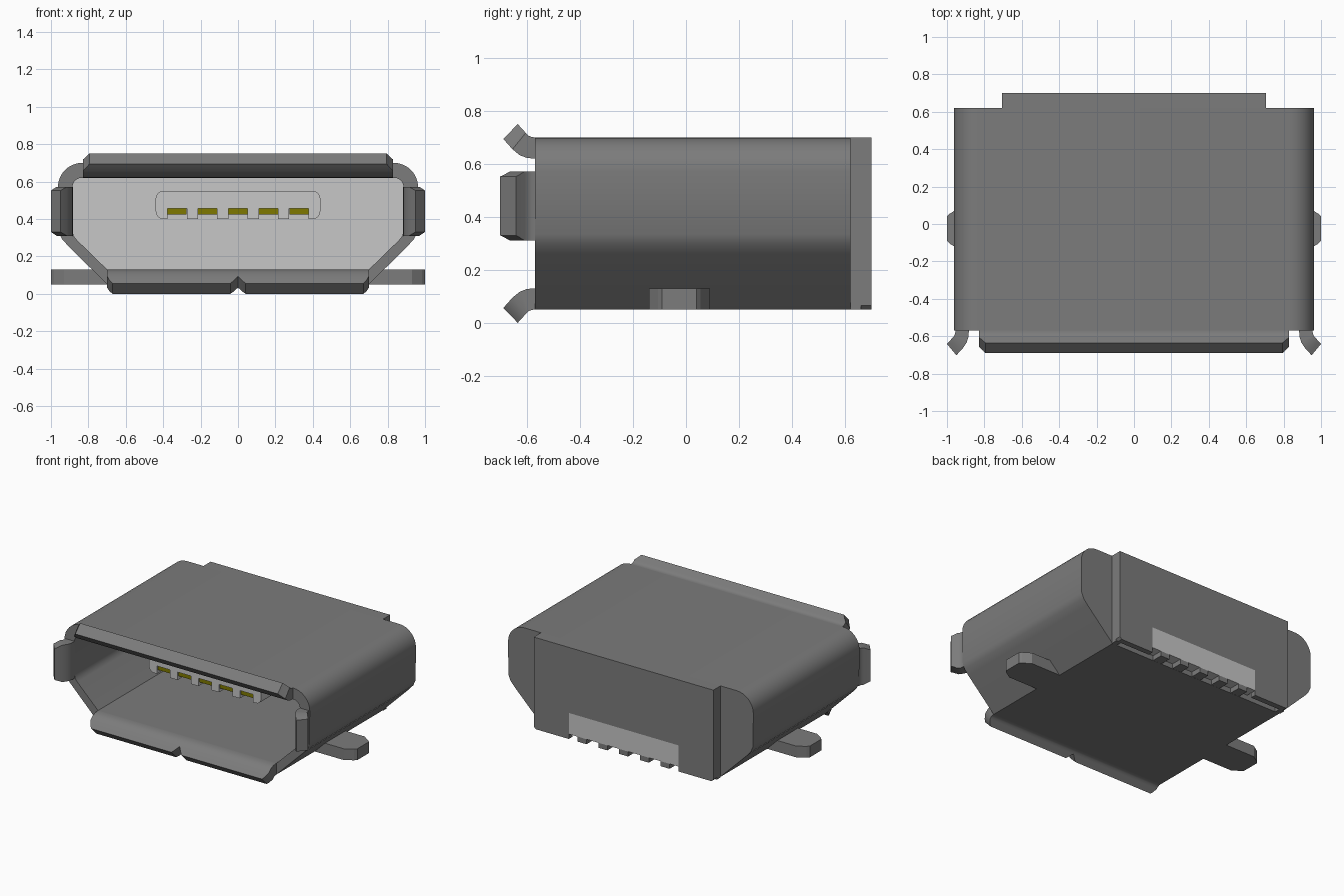
import bpy, bmesh, math

cube = bpy.data.objects.get("Cube")
if cube:
    bpy.data.objects.remove(cube, do_unlink=True)


def material(name, color):
    m = bpy.data.materials.new(name)
    m.use_nodes = True
    m.diffuse_color = (*color, 1)
    m.node_tree.nodes["Principled BSDF"].inputs["Base Color"].default_value = (*color, 1)
    return m


METAL = material("grey metal", (0.2, 0.2, 0.2))
PLASTIC = material("light grey plastic", (0.57, 0.57, 0.57))
GOLD = material("dark yellow contact", (0.21, 0.19, 0.0))


def finish(bm, name, *mats, smooth=False):
    bmesh.ops.recalc_face_normals(bm, faces=bm.faces)
    mesh = bpy.data.meshes.new(name)
    bm.to_mesh(mesh)
    bm.free()
    obj = bpy.data.objects.new(name, mesh)
    bpy.context.collection.objects.link(obj)
    for m in mats:
        mesh.materials.append(m)
    if smooth:
        bpy.ops.object.select_all(action='DESELECT')
        obj.select_set(True)
        bpy.context.view_layer.objects.active = obj
        bpy.ops.object.shade_smooth_by_angle(angle=math.radians(32))
    return obj


def bridge(bm, a, b):
    n = len(a)
    for i in range(n):
        bm.faces.new((a[i], a[(i + 1) % n], b[(i + 1) % n], b[i]))


def prism(name, pts, lo, hi, mat, axis='Y'):
    """Extrude a flat outline along y (outline in x,z) or z (outline in x,y)."""
    bm = bmesh.new()
    rings = [[bm.verts.new((p, t, q) if axis == 'Y' else (p, q, t)) for p, q in pts]
             for t in (lo, hi)]
    bridge(bm, *rings)
    for r in rings:
        bm.faces.new(r)
    return finish(bm, name, mat)


def box(name, x0, x1, y0, y1, z0, z1, mat):
    return prism(name, [(x0, z0), (x1, z0), (x1, z1), (x0, z1)], y0, y1, mat)


def arc(cx, cz, r, a0, a1, n):
    return [(cx + r * math.cos(math.radians(a0 + (a1 - a0) * i / n)),
             cz + r * math.sin(math.radians(a0 + (a1 - a0) * i / n))) for i in range(n + 1)]


def mirrored(half):
    return half + [(-x, z) for x, z in reversed(half)]


# Shell: hollow tube, closed at the back, with a plastic wall inside
outer = mirrored([(.70, .05), (.912, .26), (.943, .295), (.96, .335)] + arc(.833, .57, .13, 0, 90, 8))
inner = mirrored([(.70, .13), (.862, .288), (.878, .308), (.885, .335)] + arc(.835, .57, .05, 0, 90, 8))
bm = bmesh.new()
rings = [[bm.verts.new((x, y, z)) for x, z in pts]
         for pts, y in ((outer, .62), (outer, -.57), (inner, -.57), (inner, .45))]
for a, b in zip(rings, rings[1:]):
    bridge(bm, a, b)
bm.faces.new(rings[0])
bm.faces.new(rings[3]).material_index = 1
finish(bm, "shell", METAL, PLASTIC, smooth=True)

# Flared lips: (forward, outward) for the inner and the outer side of each section
LIP = [((0, 0), (0, .08)), ((.03, .002), (.012, .081)), ((.058, .013), (.024, .086)),
       ((.085, .035), (.035, .097)), ((.108, .061), (.055, .119)), ((.12, .074), (.065, .13))]


def lip(name, spans, place):
    bm = bmesh.new()
    for widths in spans:
        prev = None
        for (i, o), (a, b) in zip(LIP, widths):
            ring = [bm.verts.new(place(t, *p)) for t, p in ((a, i), (b, i), (b, o), (a, o))]
            if prev:
                bridge(bm, prev, ring)
            else:
                bm.faces.new(ring)
            prev = ring
        bm.faces.new(prev)
    finish(bm, name, METAL, smooth=True)


def tapered(a, b, cut):
    return [(a, b)] * 4 + [(a + cut * .7, b - cut * .7), (a + cut, b - cut)]


lip("top_lip", [tapered(-.83, .83, .035)], lambda t, d, h: (t, -.57 - d, .62 + h))
# Bottom lip has a small notch in the middle
right_half = [(0, .70)] * 4 + [(.025, .685), (.04, .67)]
left_half = [(-b, -a) for a, b in right_half]
lip("bottom_lip", [right_half, left_half], lambda t, d, h: (t, -.57 - d, .13 - h))
for s, side in ((1, "left"), (-1, "right")):
    lip(side + "_lip", [tapered(.31, .572, .02)],
        lambda t, d, h: (s * (.883 + h * .9), -.57 - d * 1.1, t))
    # Mounting tab
    tab = [(.70, -.14), (.93, -.14), (.985, -.105), (1, -.09), (1, .04), (.985, .055), (.93, .09), (.70, .09)]
    prism(side + "_mounting_tab", [(s * x, y) for x, y in tab], .05, .13, METAL, 'Z')

# Back cover: hollow underneath, with a notch for the plastic block
prism("back_cover_inner", mirrored([(.43, .235), (.43, .12), (.665, .12), (.665, .05),
                                    (.705, .05), (.705, .70)]), .62, .66, METAL)
prism("back_cover", mirrored([(.43, .235), (.43, .05), (.69, .05), (.705, .065), (.705, .70)]),
      .66, .70, METAL)
box("back_block", -.43, .43, .621, .70, .085, .235, PLASTIC)

# Tongue with slots along its underside, contacts and solder pins
PITCH = .163
slots = []
for k in range(-2, 3):
    c = k * PITCH
    slots += [(c - .052, .40), (c - .052, .456), (c + .052, .456), (c + .052, .40)]
    box(f"contact_{k + 3}", c - .051, c + .051, -.36, .449, .425, .455, GOLD)
    box(f"solder_pin_{k + 3}", c - .035, c + .035, .621, .70, .05, .086, METAL)
tongue = slots + arc(.40, .44, .04, -90, 0, 4) + arc(.40, .51, .04, 0, 90, 4) \
    + arc(-.40, .51, .04, 90, 180, 4) + arc(-.40, .44, .04, 180, 270, 4)
prism("tongue", tongue, -.37, .46, PLASTIC)
